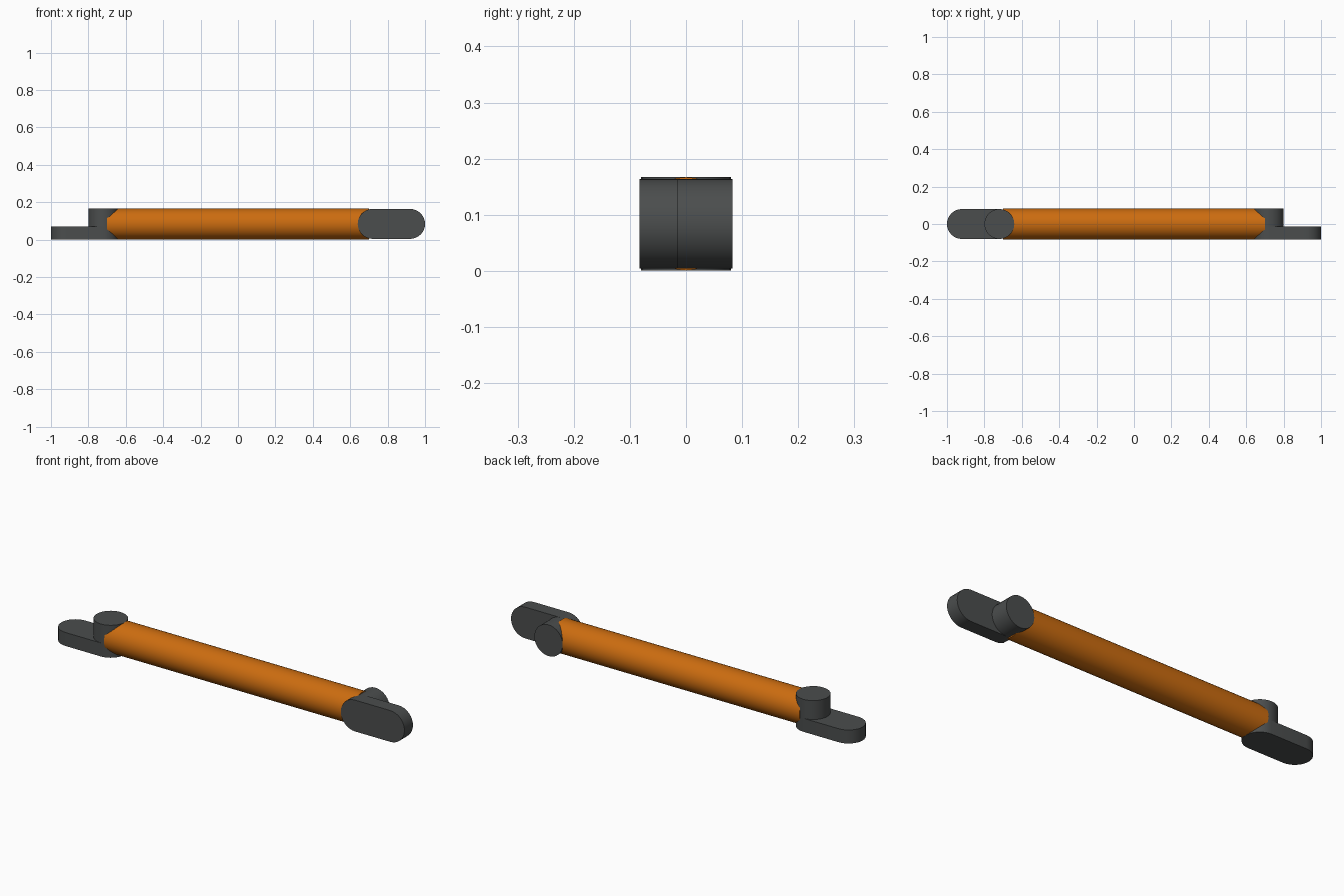
import bpy, bmesh, math
from mathutils import Matrix

if "Cube" in bpy.data.objects:
    bpy.data.objects.remove(bpy.data.objects["Cube"])

AXIS_Z = 0.084           # height of the centre line
R_TUBE = 0.083
R_END = 0.08
X_IN, X_OUT = -0.72, -0.92   # centres of boss and of tongue tip
HALF = 0.083
STEP = -0.014            # inner face of the tongue


def arc(cx, start, end, n):
    return [(cx + R_END * math.cos(start + (end - start) * i / n),
             R_END * math.sin(start + (end - start) * i / n)) for i in range(n + 1)]


def prism(bm, outline, z0, z1):
    low = [bm.verts.new((x, y, z0)) for x, y in outline]
    high = [bm.verts.new((x, y, z1)) for x, y in outline]
    n = len(outline)
    bm.faces.new(low[::-1])
    bm.faces.new(high)
    for i in range(n):
        j = (i + 1) % n
        bm.faces.new((low[i], low[j], high[j], high[i]))


def add_object(name, bm, matrix):
    mesh = bpy.data.meshes.new(name)
    bm.to_mesh(mesh)
    bm.free()
    obj = bpy.data.objects.new(name, mesh)
    bpy.context.collection.objects.link(obj)
    obj.matrix_world = matrix
    bpy.ops.object.select_all(action='DESELECT')
    obj.select_set(True)
    bpy.context.view_layer.objects.active = obj
    bpy.ops.object.shade_smooth_by_angle(angle=math.radians(35))
    return obj


def material(name, rgb):
    mat = bpy.data.materials.new(name)
    mat.diffuse_color = (*rgb, 1)
    mat.use_nodes = True
    mat.node_tree.nodes["Principled BSDF"].inputs["Base Color"].default_value = mat.diffuse_color
    return mat


orange = material("orange", (0.6, 0.15, 0.005))
dark = material("dark_grey", (0.07, 0.075, 0.075))
lift = Matrix.Translation((0, 0, AXIS_Z))

# Main tube along x
bm = bmesh.new()
bmesh.ops.create_cone(bm, cap_ends=True, segments=32, radius1=R_TUBE,
                      radius2=R_TUBE, depth=1.4)
tube = add_object("tube", bm, lift @ Matrix.Rotation(math.pi / 2, 4, 'Y'))
tube.data.materials.append(orange)

# End fittings: flat rounded tongue plus round boss; the right one is turned
# end for end with its tongue facing the front
turn = Matrix(((-1, 0, 0, 0), (0, 0, 1, 0), (0, 1, 0, 0), (0, 0, 0, 1)))
h = math.pi / 2
for name, matrix in (("left_fitting", lift), ("right_fitting", lift @ turn)):
    bm = bmesh.new()
    prism(bm, arc(X_IN, -h, h, 16) + arc(X_OUT, h, 3 * h, 16), -HALF, STEP)
    prism(bm, arc(X_IN, 0, 4 * h, 32)[:-1], STEP, HALF)
    add_object(name, bm, matrix).data.materials.append(dark)
